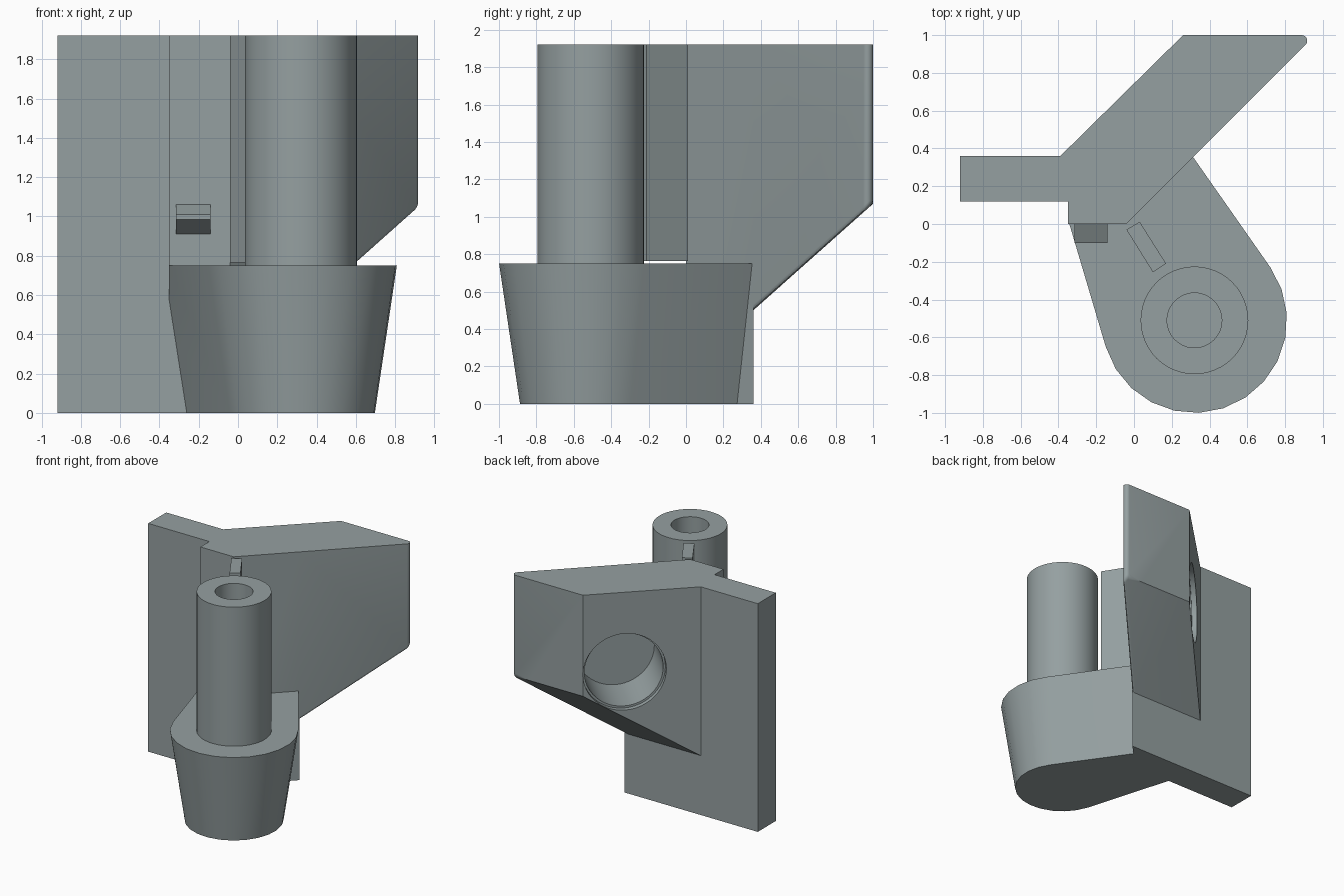
import bpy, bmesh, math
from mathutils import Vector, Matrix

if "Cube" in bpy.data.objects:
    bpy.data.objects.remove(bpy.data.objects["Cube"])

H = 1.92          # overall height
BASE_H = 0.75     # height of the tapered foot
PX, PY = 0.32, -0.51   # post axis

grey = bpy.data.materials.new("blue_grey")
grey.diffuse_color = (0.30, 0.35, 0.355, 1)
grey.use_nodes = True
grey.node_tree.nodes["Principled BSDF"].inputs["Base Color"].default_value = grey.diffuse_color


def loft(name, bottom, top):
    """Closed solid between two matching loops of 3D points."""
    bm = bmesh.new()
    lo = [bm.verts.new(p) for p in bottom]
    hi = [bm.verts.new(p) for p in top]
    n = len(lo)
    bm.faces.new(lo[::-1])
    bm.faces.new(hi)
    for i in range(n):
        j = (i + 1) % n
        bm.faces.new((lo[i], lo[j], hi[j], hi[i]))
    bmesh.ops.recalc_face_normals(bm, faces=bm.faces)
    me = bpy.data.meshes.new(name)
    bm.to_mesh(me)
    bm.free()
    ob = bpy.data.objects.new(name, me)
    bpy.context.collection.objects.link(ob)
    me.materials.append(grey)
    return ob


def prism(name, outline, z0, z1):
    return loft(name, [(x, y, z0) for x, y in outline], [(x, y, z1) for x, y in outline])


def side_prism(name, profile, x0, x1):
    return loft(name, [(x0, y, z) for y, z in profile], [(x1, y, z) for y, z in profile])


def arc(cx, cy, r, a0, a1, n):
    return [(cx + r * math.cos(math.radians(a0 + (a1 - a0) * i / n)),
             cy + r * math.sin(math.radians(a0 + (a1 - a0) * i / n))) for i in range(n + 1)]


def cylinder(name, r, start, end):
    start, end = Vector(start), Vector(end)
    ring = arc(0, 0, r, 0, 352.5, 47)
    ob = prism(name, ring, 0, (end - start).length)
    rot = (end - start).to_track_quat('Z', 'Y').to_matrix().to_4x4()
    ob.data.transform(Matrix.Translation(start) @ rot)
    return ob


def cut(ob, cutter):
    mod = ob.modifiers.new("cut", 'BOOLEAN')
    mod.operation = 'DIFFERENCE'
    mod.solver = 'EXACT'
    mod.object = cutter
    bpy.context.view_layer.objects.active = ob
    bpy.ops.object.modifier_apply(modifier=mod.name)
    bpy.data.objects.remove(cutter)


def smooth(ob):
    bpy.ops.object.select_all(action='DESELECT')
    ob.select_set(True)
    bpy.context.view_layer.objects.active = ob
    bpy.ops.object.shade_smooth_by_angle(angle=math.radians(30))


# Wall: flat plate, front step and diagonal wing in one outline
tip = arc(0.887, 0.97, 0.03, -45, 90, 8)
wall = prism("wall_and_wing",
             [(-0.92, 0.36), (-0.92, 0.12), (-0.35, 0.12), (-0.35, 0), (-0.04, 0),
              (0.32, 0.36)] + tip + [(0.26, 1.0), (-0.39, 0.36)], 0, H)

# Sloped underside of the wing
SLOPE = 0.89
Z0 = 0.50
cut(wall, side_prism("wing_cutter", [(0.36, -0.5), (1.2, -0.5), (1.2, Z0 + SLOPE * 0.84), (0.36, Z0)], -1.5, 1.5))
# Front step exists only above the foot
cut(wall, side_prism("step_cutter", [(-0.5, -0.5), (0.12, -0.5), (0.12, BASE_H), (-0.5, BASE_H)], -0.6, 0.6))

# Round the lower front edge of the wing
bm = bmesh.new()
bm.from_mesh(wall.data)
under = Vector((0, SLOPE, -1)).normalized()
edges = []
for e in bm.edges:
    if len(e.link_faces) != 2:
        continue
    a, b = (f.normal for f in e.link_faces)
    other = b if a.dot(under) > 0.99 else a if b.dot(under) > 0.99 else None
    if other is not None and other.x > 0.05:
        edges.append(e)
bmesh.ops.bevel(bm, geom=edges, offset=0.025, offset_type='OFFSET', segments=4, profile=0.5,
                affect='EDGES', clamp_overlap=True)
bm.to_mesh(wall.data)
bm.free()

# Stepped blind socket in the back of the wing
inward = Vector((0.707, -0.707, 0))
mouth = Vector((-0.39 + 0.65 * 0.645, 0.36 + 0.64 * 0.645, 1.25))
cut(wall, cylinder("socket_rim_cutter", 0.322, mouth - inward * 0.2, mouth + inward * 0.04))
cut(wall, cylinder("socket_cutter", 0.305, mouth - inward * 0.2, mouth + inward * 0.43))
smooth(wall)


# Tapered foot: rounded nose with two tangent sides running into the wall
def foot_outline(r):
    nose = arc(PX, PY, r, 196.5, 395, 13)
    (lx, ly), (rx, ry) = nose[0], nose[-1]
    tl, tr = math.radians(106.5), math.radians(125)
    right = (rx + (0.355 - ry) / math.tan(tr), 0.355)
    left = (lx + (0.2 - ly) / math.tan(tl), 0.2)
    return nose + [right, left]


foot = loft("tapered_foot", [(x, y, 0) for x, y in foot_outline(0.378)],
            [(x, y, BASE_H) for x, y in foot_outline(0.49)])
bm = bmesh.new()
bm.from_mesh(foot.data)
res = bmesh.ops.bisect_plane(bm, geom=bm.verts[:] + bm.edges[:] + bm.faces[:],
                             plane_co=(-0.35, 0, 0), plane_no=(-1, 0, 0), clear_outer=True)
bmesh.ops.holes_fill(bm, edges=[e for e in bm.edges if e.is_boundary])
bm.to_mesh(foot.data)
bm.free()
smooth(foot)

# Hollow post
post = cylinder("post", 0.285, (PX, PY, BASE_H - 0.02), (PX, PY, H))
cut(post, cylinder("bore_cutter", 0.145, (PX, PY, BASE_H + 0.01), (PX, PY, H + 0.2)))
smooth(post)

# Thin rib between the post and the wall
prism("rib", [(-0.04, -0.03), (0.10, -0.255), (0.17, -0.21), (0.03, 0.012)], 0.765, H)

# Small catch on the front step
side_prism("catch", [(0.01, 1.06), (0.01, 0.91), (0, 0.91), (-0.1, 0.985), (-0.1, 1.01), (0, 1.06)],
           -0.315, -0.14)
